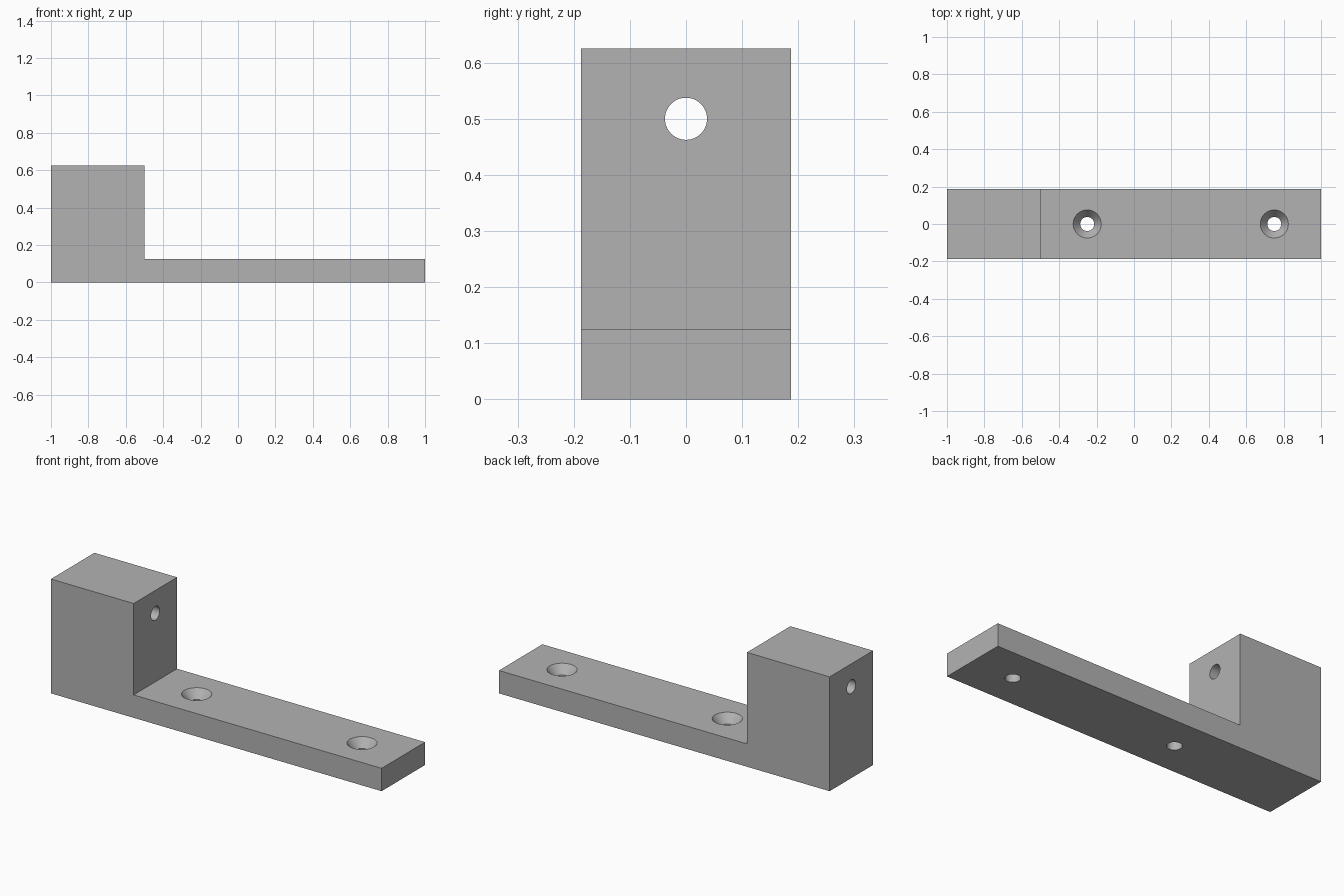
import bpy, bmesh, math

if "Cube" in bpy.data.objects:
    bpy.data.objects.remove(bpy.data.objects["Cube"])

grey = bpy.data.materials.new("plain_grey")
grey.diffuse_color = (0.45, 0.45, 0.45, 1)
grey.use_nodes = True
grey.node_tree.nodes["Principled BSDF"].inputs["Base Color"].default_value = grey.diffuse_color

WIDTH = 0.375      # depth along y
HOLE_R = 0.0375    # screw and cross hole radius
SINK_R = 0.075     # countersink radius at the top face
SINK_DEPTH = 0.047
PLATE_TOP = 0.125


def make_object(name, bm):
    bmesh.ops.recalc_face_normals(bm, faces=bm.faces)
    mesh = bpy.data.meshes.new(name)
    bm.to_mesh(mesh)
    bm.free()
    mesh.materials.append(grey)
    obj = bpy.data.objects.new(name, mesh)
    bpy.context.collection.objects.link(obj)
    return obj


def lathe(name, profile, segments=64):
    """Closed solid turned about z from (radius, z) rings."""
    bm = bmesh.new()
    rings = [[bm.verts.new((r * math.cos(2 * math.pi * i / segments),
                            r * math.sin(2 * math.pi * i / segments), z))
              for i in range(segments)] for r, z in profile]
    for low, high in zip(rings, rings[1:]):
        for i in range(segments):
            j = (i + 1) % segments
            bm.faces.new((low[i], low[j], high[j], high[i]))
    bm.faces.new(rings[0][::-1])
    bm.faces.new(rings[-1])
    return make_object(name, bm)


# L-shaped bracket: side profile extruded along y
profile = [(-1, 0), (1, 0), (1, PLATE_TOP), (-0.5, PLATE_TOP),
           (-0.5, 0.625), (-1, 0.625)]
bm = bmesh.new()
side = bm.faces.new([bm.verts.new((x, -WIDTH / 2, z)) for x, z in profile])
ext = bmesh.ops.extrude_face_region(bm, geom=[side])
bmesh.ops.translate(bm, vec=(0, WIDTH, 0),
                    verts=[v for v in ext["geom"] if isinstance(v, bmesh.types.BMVert)])
bracket = make_object("bracket", bm)

# Countersunk screw holes; the cone continues slightly above the plate
slope = (SINK_R - HOLE_R) / SINK_DEPTH
over = 0.02
cutters = []
for x in (-0.25, 0.75):
    c = lathe("screw_hole_cutter", [(HOLE_R, -0.05), (HOLE_R, PLATE_TOP - SINK_DEPTH),
                                    (SINK_R + slope * over, PLATE_TOP + over)])
    c.location.x = x
    cutters.append(c)

# Cross hole through the upright block
c = lathe("cross_hole_cutter", [(HOLE_R, -0.3), (HOLE_R, 0.3)])
c.rotation_euler.y = math.pi / 2
c.location = (-0.75, 0, 0.5)
cutters.append(c)

# Cut the holes and remove the helpers
bpy.context.view_layer.objects.active = bracket
for c in cutters:
    mod = bracket.modifiers.new("hole", "BOOLEAN")
    mod.operation = "DIFFERENCE"
    mod.solver = "EXACT"
    mod.object = c
    bpy.ops.object.modifier_apply(modifier=mod.name)
for c in cutters:
    bpy.data.objects.remove(c, do_unlink=True)

bpy.ops.object.select_all(action="DESELECT")
bracket.select_set(True)
bpy.ops.object.shade_smooth_by_angle(angle=math.radians(30))
